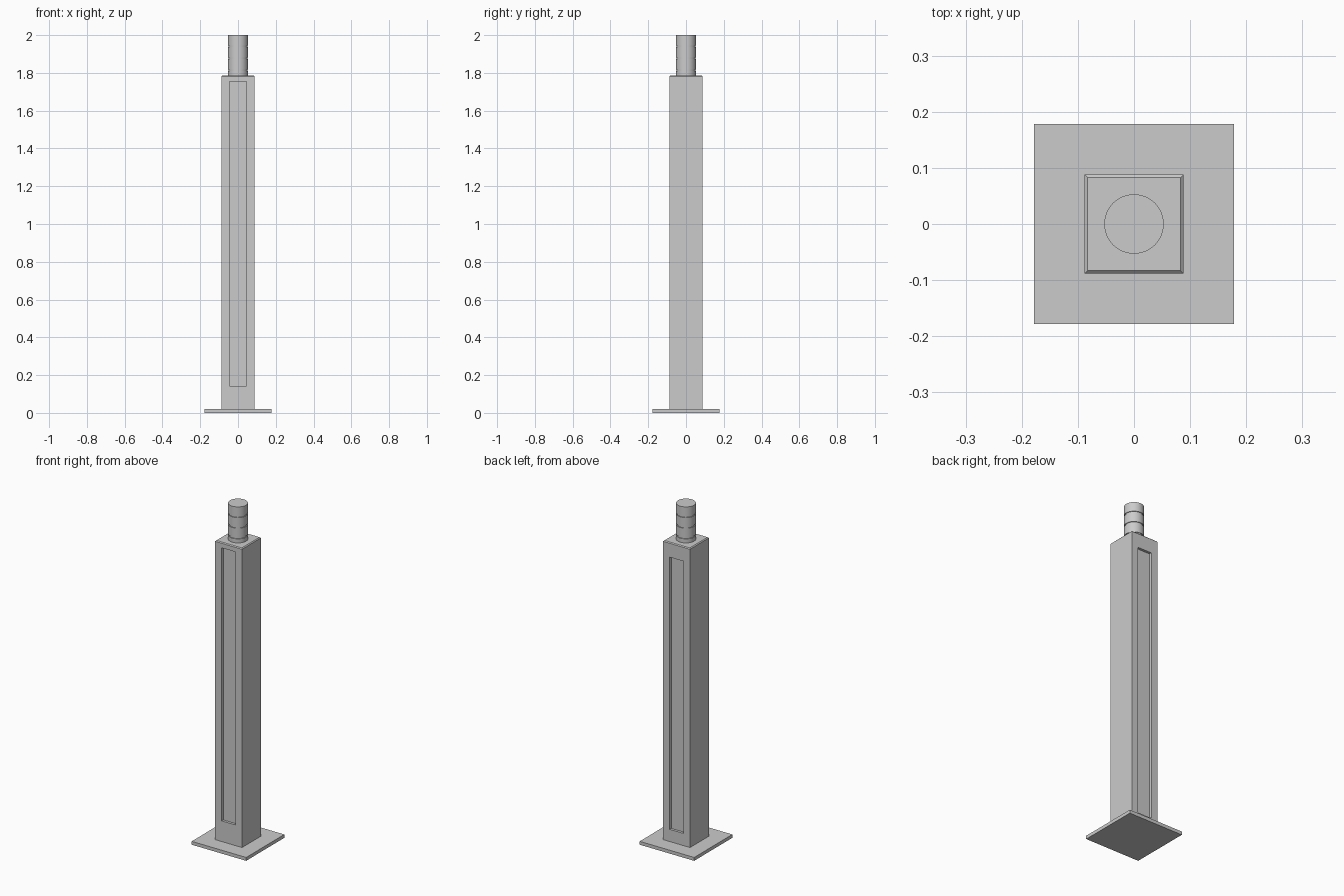
import bpy, bmesh, math

if "Cube" in bpy.data.objects:
    bpy.data.objects.remove(bpy.data.objects["Cube"])


def box(name, x, y, z):
    """Box from (min, max) ranges on each axis."""
    bm = bmesh.new()
    bmesh.ops.create_cube(bm, size=1)
    for v in bm.verts:
        v.co = [r[0] + (c + 0.5) * (r[1] - r[0]) for c, r in zip(v.co, (x, y, z))]
    me = bpy.data.meshes.new(name)
    bm.to_mesh(me)
    bm.free()
    ob = bpy.data.objects.new(name, me)
    bpy.context.collection.objects.link(ob)
    return ob


def lathe(name, profile, sides=48):
    """Closed turned solid from (radius, z) points, bottom to top."""
    verts = [(r * math.cos(2 * math.pi * i / sides), r * math.sin(2 * math.pi * i / sides), z)
             for r, z in profile for i in range(sides)]
    faces = [(k * sides + i, k * sides + (i + 1) % sides,
              (k + 1) * sides + (i + 1) % sides, (k + 1) * sides + i)
             for k in range(len(profile) - 1) for i in range(sides)]
    faces += [tuple(reversed(range(sides))), tuple(range(len(verts) - sides, len(verts)))]
    me = bpy.data.meshes.new(name)
    me.from_pydata(verts, [], faces)
    ob = bpy.data.objects.new(name, me)
    bpy.context.collection.objects.link(ob)
    return ob


# base plate
P, W, TOP = 0.178, 0.088, 1.787
box("base_plate", (-P, P), (-P, P), (0, 0.02))

# square column with a chamfered top rim
column = box("column", (-W, W), (-W, W), (0.02, TOP))
bm = bmesh.new()
bm.from_mesh(column.data)
rim = [e for e in bm.edges if all(v.co.z > 1 for v in e.verts)]
bmesh.ops.bevel(bm, geom=rim, offset=0.005, segments=1, affect='EDGES')
bm.to_mesh(column.data)
bm.free()

# long recessed panels: front one sits slightly higher than the back one
DEPTH, HALF = 0.015, 0.045
for side, y, z in (("front", (-0.2, -W + DEPTH), (0.142, 1.755)),
                   ("back", (W - DEPTH, 0.2), (0.092, 1.70))):
    cutter = box(side + "_recess_cutter", (-HALF, HALF), y, z)
    cutter.hide_render = True
    mod = column.modifiers.new(side + "_recess", 'BOOLEAN')
    mod.operation, mod.solver, mod.object = 'DIFFERENCE', 'EXACT', cutter
    bpy.context.view_layer.objects.active = column
    bpy.ops.object.modifier_apply(modifier=mod.name)
    bpy.data.objects.remove(cutter)

# round cap with three narrow grooves
R, G = 0.053, 0.004
profile = [(R, TOP - 0.001)]
for z in (1.815, 1.878, 1.941):
    profile += [(R, z - G), (R - G, z - G), (R - G, z + G), (R, z + G)]
profile.append((R, 2.0))
cap = lathe("grooved_cap", profile)
bpy.ops.object.select_all(action='DESELECT')
cap.select_set(True)
bpy.context.view_layer.objects.active = cap
bpy.ops.object.shade_smooth_by_angle(angle=math.radians(30))
